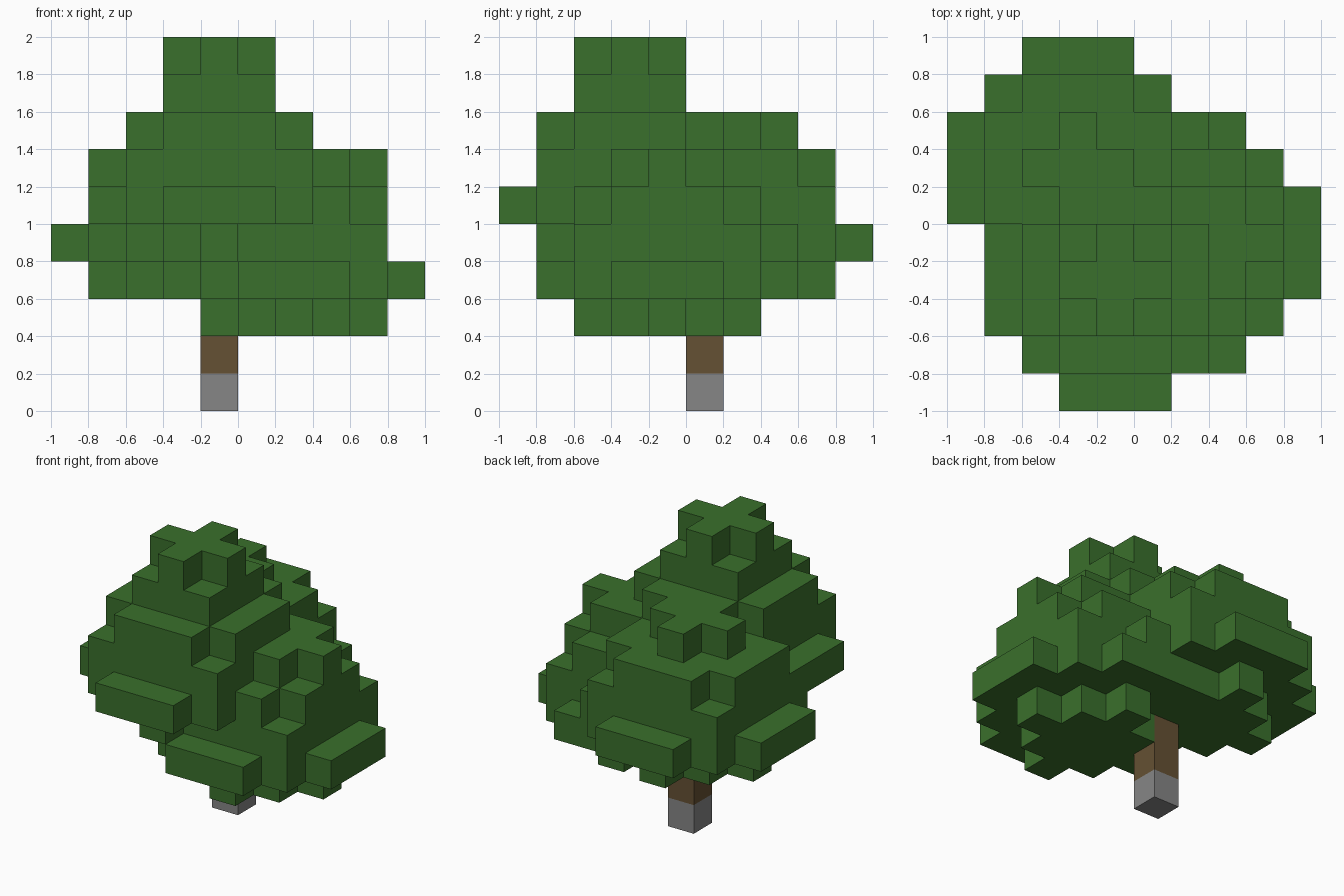
import bpy
import bmesh
from mathutils import Vector

if "Cube" in bpy.data.objects:
    bpy.data.objects.remove(bpy.data.objects["Cube"], do_unlink=True)

BLOCK = 0.2                      # edge length of one block
ORIGIN = Vector((-1, -1, 0))     # corner of the block grid


def make_material(name, color):
    mat = bpy.data.materials.new(name)
    mat.use_nodes = True
    mat.diffuse_color = (*color, 1)
    mat.node_tree.nodes["Principled BSDF"].inputs["Base Color"].default_value = (*color, 1)
    return mat


# Horizontal outlines of the leaf layers, as rules on the offset from the centre
def plus(x, y): return abs(x) + abs(y) <= 1
def small_square(x, y): return max(abs(x), abs(y)) <= 1
def diamond(x, y): return abs(x) + abs(y) <= 2
def trimmed_square(x, y): return x * x + y * y <= 5
def square(x, y): return max(abs(x), abs(y)) <= 2
def disc(x, y): return x * x + y * y <= 10


def layer(rule, cx, cy, z):
    span = range(-3, 4)
    return {(cx + x, cy + y, z) for x in span for y in span if rule(x, y)}


def leaf_clump(cx, cy, z):
    """Leaf clump from its narrow underside upwards."""
    cells = set()
    for i, rule in enumerate((diamond, disc, square, trimmed_square)):
        cells |= layer(rule, cx, cy, z + i)
    return cells


def build_blocks(name, cells, solid, material):
    """Join blocks into one mesh, keeping only the faces in the open."""
    bm = bmesh.new()
    for cell in cells:
        for axis in range(3):
            for sign in (-1, 1):
                n = Vector((0, 0, 0))
                n[axis] = sign
                if tuple(int(c + d) for c, d in zip(cell, n)) in solid:
                    continue
                u = Vector((0, 0, 0))
                u[(axis + 1) % 3] = 1
                v = n.cross(u)
                centre = Vector(cell) + Vector((0.5, 0.5, 0.5)) + n / 2
                corners = [centre + (u * a + v * b) / 2
                           for a, b in ((-1, -1), (1, -1), (1, 1), (-1, 1))]
                bm.faces.new([bm.verts.new(c * BLOCK + ORIGIN) for c in corners])
    bmesh.ops.remove_doubles(bm, verts=bm.verts, dist=0.001)
    bmesh.ops.dissolve_limit(bm, angle_limit=0.01, verts=bm.verts, edges=bm.edges)
    mesh = bpy.data.meshes.new(name)
    bm.to_mesh(mesh)
    bm.free()
    mesh.materials.append(material)
    obj = bpy.data.objects.new(name, mesh)
    bpy.context.collection.objects.link(obj)
    return obj


leaf_green = make_material("leaf green", (0.042, 0.162, 0.025))
bark_brown = make_material("bark brown", (0.130, 0.082, 0.033))
stone_grey = make_material("stone grey", (0.238, 0.238, 0.238))

# Tall front clump with a two-step tip
leaves = leaf_clump(4, 3, 4)
leaves |= layer(small_square, 4, 3, 8) | layer(plus, 4, 3, 9)
# Back clump
leaves |= leaf_clump(3, 6, 3) | layer(plus, 3, 6, 7)
# Low side clump with an offset tip
leaves |= leaf_clump(6, 4, 2) | layer(plus, 7, 4, 6)

# Trunk and its base block
base = {(4, 5, 0)}
trunk = {(4, 5, 1), (4, 5, 2)}
solid = leaves | base | trunk

build_blocks("foliage", leaves, solid, leaf_green)
build_blocks("trunk", trunk, solid, bark_brown)
build_blocks("base_block", base, solid, stone_grey)
